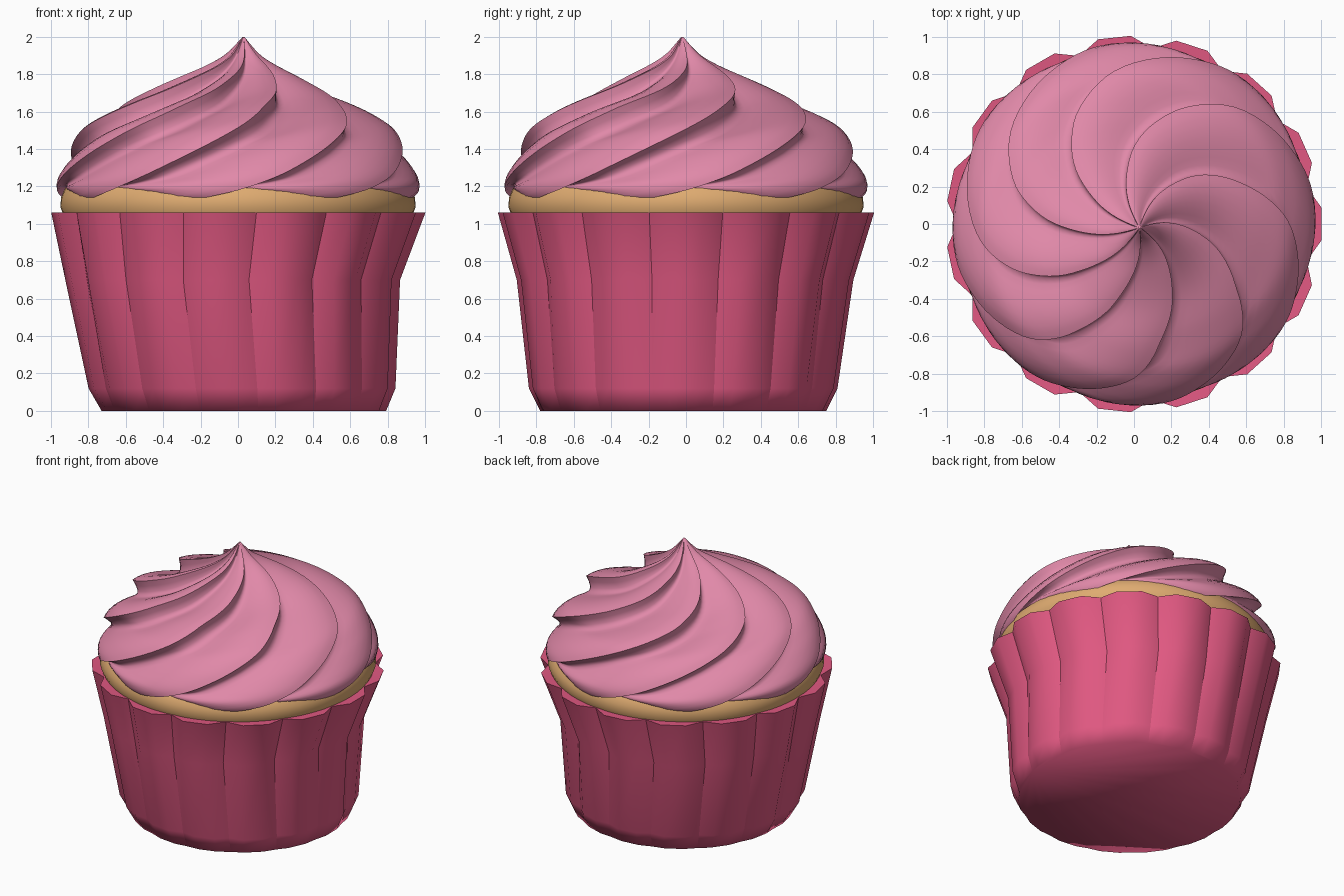
import bpy, bmesh, math
from mathutils import Vector

if "Cube" in bpy.data.objects:
    bpy.data.objects.remove(bpy.data.objects["Cube"])


def material(name, rgb):
    m = bpy.data.materials.new(name)
    m.diffuse_color = (*rgb, 1)
    m.use_nodes = True
    m.node_tree.nodes["Principled BSDF"].inputs["Base Color"].default_value = m.diffuse_color
    return m


PINK = material("wrapper_pink", (0.76, 0.10, 0.225))
ROSE = material("frosting_rose", (0.75, 0.25, 0.395))
TAN = material("cake_tan", (0.74, 0.41, 0.165))


def loft(name, rings, mat, sharp=lambda j: False, hard_rings=(), caps=(True, True)):
    """Skin closed rings of points; chosen columns and rings get hard edges."""
    bm = bmesh.new()
    rows = [[bm.verts.new(p) for p in ring] for ring in rings]
    n = len(rows[0])
    for a, b in zip(rows, rows[1:]):
        for j in range(n):
            k = (j + 1) % n
            bm.faces.new((a[j], a[k], b[k], b[j]))
        for j in range(n):
            if sharp(j):
                bm.edges.get((a[j], b[j])).smooth = False
    for i in hard_rings:
        for j in range(n):
            bm.edges.get((rows[i][j], rows[i][(j + 1) % n])).smooth = False
    if caps[0]:
        bm.faces.new(rows[0][::-1])
    if caps[1]:
        bm.faces.new(rows[-1])
    for f in bm.faces:
        f.smooth = True
    me = bpy.data.meshes.new(name)
    bm.to_mesh(me)
    bm.free()
    me.materials.append(mat)
    ob = bpy.data.objects.new(name, me)
    bpy.context.collection.objects.link(ob)
    return ob


# Fluted paper wrapper: 15 pleats, each a flat crest and a creased valley
def pleat_ring(z, crest, valley, dx=0.0, dy=0.0):
    pts = []
    for k in range(15):
        for deg, r in ((-5, crest), (5, crest), (12, valley)):
            a = math.radians(24 * k + deg)
            pts.append((r * math.cos(a) + dx, r * math.sin(a) + dy, z))
    return pts


loft("wrapper", [
    pleat_ring(0.0, 0.765, 0.755, 0.03, -0.015),
    pleat_ring(0.12, 0.825, 0.795, 0.02, -0.015),
    pleat_ring(0.70, 0.90, 0.85, -0.03, -0.005),
    pleat_ring(1.06, 1.006, 0.945),
    pleat_ring(1.055, 0.90, 0.90),
], PINK, sharp=lambda j: j % 3 == 2, hard_rings=(3,), caps=(True, False))

# Cake dome showing between wrapper and frosting
cake = [(0.88, 0.96), (0.93, 1.04), (0.95, 1.09), (0.946, 1.14), (0.925, 1.19),
        (0.88, 1.235), (0.7, 1.28), (0.3, 1.30)]
loft("cake", [[(r * math.cos(math.tau * j / 64), r * math.sin(math.tau * j / 64), z)
               for j in range(64)] for r, z in cake], TAN)

# Frosting outline, rim to tip: radius, height, twist in degrees, groove depth
OUTLINE = [
    (0.86, 1.10, -66, 0.03), (0.935, 1.13, -60, 0.04), (0.968, 1.18, -47, 0.05),
    (0.968, 1.25, -35, 0.065), (0.94, 1.33, -24, 0.08), (0.895, 1.42, -12, 0.09),
    (0.825, 1.515, 1, 0.095), (0.72, 1.59, 12, 0.10), (0.60, 1.655, 22, 0.10),
    (0.46, 1.72, 33, 0.095), (0.31, 1.79, 43, 0.075), (0.185, 1.85, 52, 0.05),
    (0.09, 1.91, 58, 0.025), (0.005, 2.0, 62, 0.0),
]


def spline(t):
    """Catmull-Rom through the outline rows."""
    i = min(int(t), len(OUTLINE) - 2)
    f = t - i
    p = [OUTLINE[max(0, min(len(OUTLINE) - 1, i + d))] for d in (-1, 0, 1, 2)]
    return [0.5 * (2 * b + (c - a) * f + (2 * a - 5 * b + 4 * c - d) * f * f
                   + (3 * b - a - 3 * c + d) * f ** 3) for a, b, c, d in zip(*p)]


# Eight swirled lobes: a sharp leaning crest, a soft groove, then a swelling face
LOBES, SUB = 8, 4
LOBE = [(0.06, 0.0), (0.07, 0.4), (0.10, 0.8), (0.17, 1.0), (0.27, 0.93), (0.38, 0.75),
        (0.50, 0.55), (0.62, 0.36), (0.74, 0.20), (0.86, 0.08), (0.96, 0.02)]
rings = []
top = len(OUTLINE) - 1
for s in range(top * SUB + 1):
    t = s / SUB
    r, z, twist, depth = spline(t)
    lo, hi = spline(max(0, t - 0.1)), spline(min(top, t + 0.1))
    normal = Vector((hi[1] - lo[1], lo[0] - hi[0])).normalized()
    lean = max(0.0, 1 - r / 0.4)
    skew = 9 * max(0.0, min(1.0, (1 - r) / 0.35))
    ring = []
    for k in range(LOBES):
        for u, groove in LOBE:
            drop = depth * groove
            a = 45 * (k + u) + twist
            a = math.radians(a + skew * math.cos(math.radians(a - 130)))
            rr = max(0.003, r - normal.x * drop)
            # rim rises between the drooping crest tips
            lift = 0.05 * max(0.0, 1 - t / 3) * min(1.0, groove * 4, (1.06 - u) * 4)
            ring.append((rr * math.cos(a) + 0.03 * lean, rr * math.sin(a) - 0.02 * lean,
                         z - normal.y * drop + lift))
    rings.append(ring)
loft("frosting_swirl", rings, ROSE, sharp=lambda j: j % len(LOBE) == 0)
